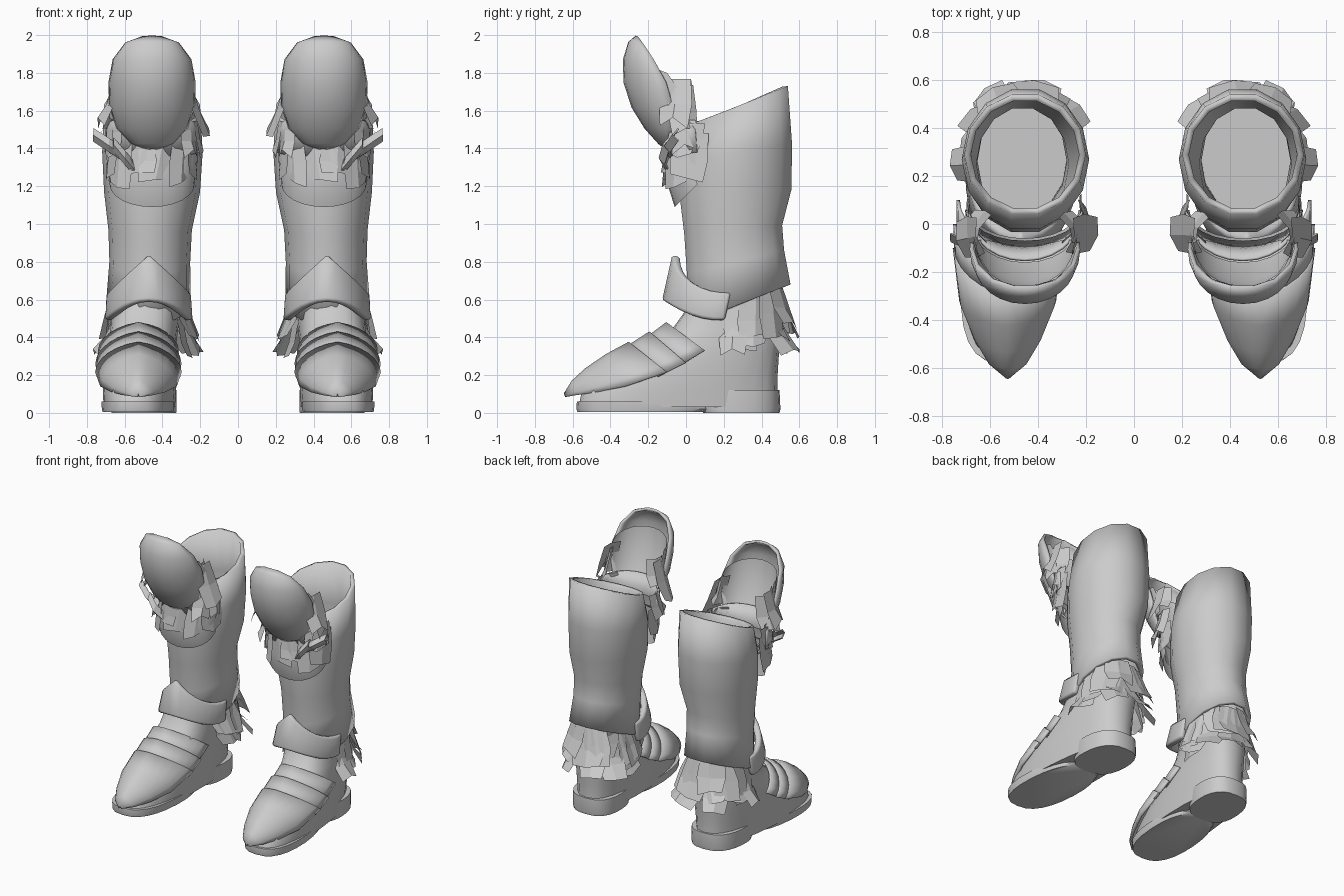
import bpy, math, random
from math import sin, cos, pi, radians

if "Cube" in bpy.data.objects:
    bpy.data.objects.remove(bpy.data.objects["Cube"])

random.seed(7)


def finish(name, verts, faces, thick=0, bevel=0, smooth=True):
    """Make the object, mirror it to the other boot, thicken and shade it."""
    me = bpy.data.meshes.new(name)
    me.from_pydata(verts, [], faces)
    ob = bpy.data.objects.new(name, me)
    bpy.context.collection.objects.link(ob)
    if thick:
        m = ob.modifiers.new("thickness", 'SOLIDIFY')
        m.thickness, m.offset = thick, 0
    if bevel:
        m = ob.modifiers.new("bevel", 'BEVEL')
        m.width, m.segments = bevel, 2
    ob.modifiers.new("other_boot", 'MIRROR').use_mirror_merge = False
    if smooth:
        bpy.ops.object.select_all(action='DESELECT')
        ob.select_set(True)
        bpy.context.view_layer.objects.active = ob
        bpy.ops.object.shade_smooth_by_angle(angle=radians(45))
    return ob


def loft(name, rings, closed=True, caps=False, **kw):
    """Skin a list of equally long point rings."""
    n = len(rings[0])
    verts = [p for r in rings for p in r]
    faces = []
    for k in range(len(rings) - 1):
        for i in range(n if closed else n - 1):
            j = (i + 1) % n
            faces.append((k*n + i, k*n + j, (k+1)*n + j, (k+1)*n + i))
    if caps:
        faces.append(tuple(reversed(range(n))))
        faces.append(tuple(range((len(rings) - 1)*n, len(rings)*n)))
    return finish(name, verts, faces, **kw)


def oval(cx, cy, z, rx, ry, tilt=0, n=14):
    """Horizontal oval ring whose height rises towards the back by tilt."""
    return [(cx + rx*cos(2*pi*i/n), cy + ry*sin(2*pi*i/n), z + tilt*ry*sin(2*pi*i/n))
            for i in range(n)]


def foot_ring(z, y0, y1, hw, dx=0, n=24):
    """Shoe-shaped outline between toe y0 and heel y1."""
    pts = []
    for i in range(n):
        a = 2*pi*i/n
        y = (y0 + y1)/2 + (y1 - y0)/2*math.copysign(abs(sin(a))**.85, sin(a))
        x = math.copysign(abs(cos(a))**.75, cos(a))*hw*(1 - .12*max(0, y + .2))
        pts.append((.516 - .06*y + x + dx, y, z))
    return pts


def arch(name, rows, cx, n=12, peak=0, **kw):
    """Shell of arches; each row is (middle y, middle z, edge y, edge z, half width)."""
    rings = []
    for ym, zm, ye, ze, hw in rows:
        ring = []
        for i in range(n + 1):
            a = (2*i/n - 1)*pi/2
            c = (1 - peak)*cos(a) + peak*(1 - abs(sin(a)))
            ring.append((cx + hw*sin(a), ye + (ym - ye)*c, ze + (zm - ze)*c))
        rings.append(ring)
    return loft(name, rings, closed=False, **kw)


def scraps(name, cx, cy, rx, ry, angles, top, length, flare, width, tilt=0):
    """Ragged cards hanging from an oval; angle 0 faces the front."""
    verts, faces = [], []
    for deg in angles:
        a = radians(deg + random.uniform(-6, 6))
        ox, oy = sin(a), -cos(a)
        tx, ty = cos(a), sin(a)
        L = length*random.uniform(.8, 1.15)
        w = width*random.uniform(.85, 1.2)
        f = flare*random.uniform(.4, 1.2)*(.6 + .4*abs(oy))
        skew = random.uniform(-.06, .06)
        z0 = top + random.uniform(-.03, .03) + tilt*ry*oy
        b = len(verts)
        for t, wf in ((0, .85), (.55, 1), (1, .85)):
            for s in (-1, 0, 1):
                out = f*t**1.4 - (.02 if s else 0)
                drop = L*t + (random.uniform(-.04, .03) if t == 1 else 0)
                side = s*w*wf/2 + skew*t
                verts.append((cx + (rx + out)*ox + tx*side,
                              cy + (ry + out)*oy + ty*side, z0 - drop))
        for r in (0, 3):
            for c in (0, 1):
                k = b + r + c
                faces.append((k, k + 1, k + 4, k + 3))
    return finish(name, verts, faces, smooth=False)


# Boot shaft with slanted top and flared hem
loft("boot_shaft", [oval(*r) for r in (
    (.475, .285, .575, .21, .262, .40),
    (.467, .262, .80, .2, .25, .25),
    (.465, .25, .97, .207, .252, .1),
    (.455, .262, 1.17, .24, .29, .05),
    (.453, .27, 1.38, .252, .285, .15),
    (.455, .29, 1.63, .24, .242, .42))], thick=.028)

# Foot, sole and heel block
loft("foot", [foot_ring(*r) for r in (
    (.03, -.57, .49, .188), (.12, -.55, .485, .193), (.2, -.44, .485, .195),
    (.28, -.31, .49, .192), (.36, -.19, .495, .188), (.44, -.075, .5, .187, -.008),
    (.56, .01, .5, .19, -.02), (.64, .03, .5, .2, -.03))], caps=True)
loft("sole", [foot_ring(*r) for r in (
    (.005, -.575, .12, .186), (.02, -.58, .14, .19), (.06, -.578, .1, .19))], caps=True)
loft("heel_block", [foot_ring(*r) for r in (
    (0, .09, .495, .182), (.02, .085, .5, .184), (.12, .1, .495, .184))], caps=True)

# Overlapping toe plates
toe_rows = (
    ((-.64, .1, -.635, .085, .005), (-.6, .165, -.575, .095, .075),
     (-.53, .23, -.47, .11, .135), (-.42, .305, -.32, .14, .195), (-.3, .37, -.1, .215, .222)),
    ((-.33, .335, -.15, .19, .215), (-.19, .425, .0, .265, .22)),
    ((-.22, .385, -.05, .24, .207), (-.1, .475, .1, .33, .207)))
for i, rows in enumerate(toe_rows):
    arch("toe_plate_%d" % (i + 1), rows, .527, peak=.2, thick=.015)

# Peaked ankle band
top, low = [], []
for i in range(17):
    a = radians(95)*(i/8 - 1)
    s, c = sin(a), cos(a)
    top.append((.472 + .2*s, .215 - .265*c, .835 - .2*abs(s)))
    low.append((.472 + .21*s, .18 - .285*c, .59 - .10*abs(s)**2))
loft("ankle_band", [low, top], closed=False, thick=.045, bevel=.015)

# Knee cup with lining, its wrap and the bib below
arch("knee_cup", (
    (-.26, 1.99, -.255, 1.985, .05), (-.298, 1.96, -.23, 1.955, .135),
    (-.325, 1.87, -.17, 1.87, .2), (-.322, 1.75, -.105, 1.75, .222),
    (-.28, 1.62, -.07, 1.63, .219), (-.212, 1.51, -.065, 1.51, .18),
    (-.14, 1.43, -.08, 1.435, .11), (-.1, 1.4, -.09, 1.405, .04)), .455, thick=.018)
arch("knee_lining", ((-.26, 1.86, -.1, 1.8, .2), (-.24, 1.7, -.03, 1.7, .222),
                     (-.16, 1.54, 0, 1.56, .225)), .455)
arch("knee_wrap", ((-.15, 1.56, .02, 1.54, .22), (-.11, 1.47, .05, 1.5, .24),
                   (-.09, 1.36, .06, 1.38, .245)), .455, thick=.012)
arch("knee_bib", ((-.07, 1.45, .06, 1.48, .24), (-.11, 1.25, .05, 1.34, .24),
                  (-.06, 1.09, .06, 1.21, .225)), .455)

# Ragged scraps around knee and ankle
scraps("knee_scraps_lower", .455, .07, .235, .175, range(-75, 76, 30), 1.45, .25, .03, .18)
scraps("knee_scraps_upper", .455, .05, .24, .15, (-85, -60, 60, 85), 1.54, .18, .06, .15)
scraps("knee_side_flaps", .455, -.04, .21, .05, (-78, -112, 78, 112), 1.76, .24, .13, .15)
scraps("ankle_scraps_upper", .475, .28, .195, .23, range(70, 291, 22), .6, .24, .09, .22, .3)
scraps("ankle_scraps_lower", .475, .28, .185, .22, range(80, 281, 28), .5, .2, .14, .18, .1)

# Knotted ties at the outer side of the knee
for k, (z0, z1, y) in enumerate(((1.36, 1.47, -.06), (1.42, 1.28, -.09))):
    x0, x1 = (.6, .765) if k == 0 else (.66, .54)
    loft("knee_tie_%d" % (k + 1),
         [[(x, y + .02*d, z - .03), (x, y + .02*d - .03, z), (x, y + .02*d, z + .035)]
          for x, z, d in ((x0, z0, 0), ((x0 + x1)/2, (z0 + z1)/2, -1), (x1, z1, 1))],
         closed=False, thick=.01, smooth=False)
